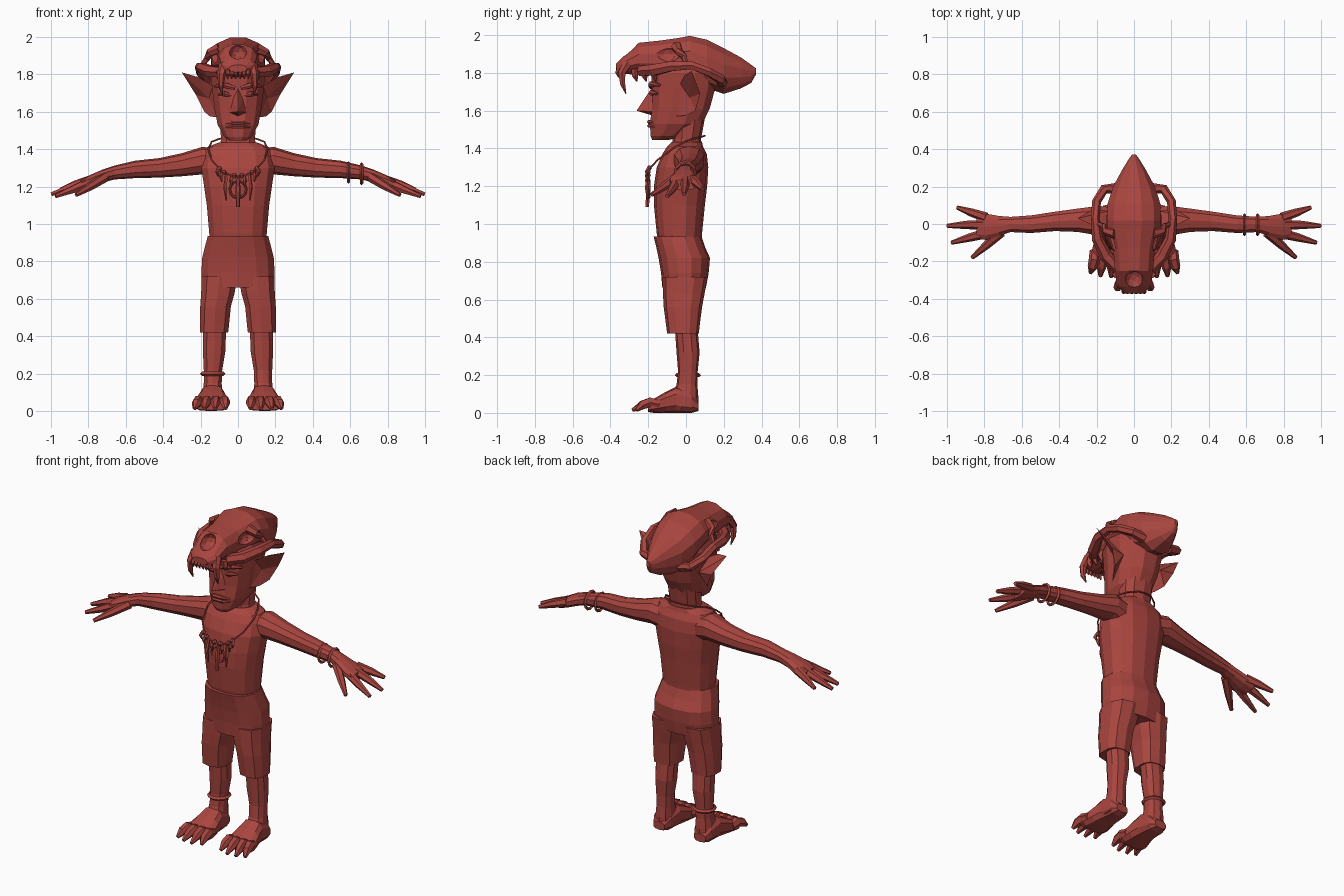
import bpy, bmesh, math
from mathutils import Vector

mat = bpy.data.materials.new("red_clay")
mat.diffuse_color = (0.40, 0.06, 0.05, 1)


def make(name, verts, faces, mirror=False):
    me = bpy.data.meshes.new(name)
    me.from_pydata([tuple(v) for v in verts], [], faces)
    bm = bmesh.new()
    bm.from_mesh(me)
    bmesh.ops.recalc_face_normals(bm, faces=bm.faces)
    bm.to_mesh(me)
    bm.free()
    me.materials.append(mat)
    ob = bpy.data.objects.new(name, me)
    bpy.context.collection.objects.link(ob)
    if mirror:
        ob.modifiers.new("mirror", 'MIRROR').use_mirror_merge = False
    return ob


def skin(name, rings, mirror=False):
    n = len(rings[0])
    verts = [v for r in rings for v in r]
    faces = [(i * n + j, i * n + (j + 1) % n, (i + 1) * n + (j + 1) % n, (i + 1) * n + j)
             for i in range(len(rings) - 1) for j in range(n)]
    faces += [tuple(range(n)), tuple(range(len(verts) - n, len(verts)))]
    return make(name, verts, faces, mirror)


def loft(name, axis, sections, n=12, power=0.85, mirror=False):
    """sections: (position on axis, u min, u max, v min, v max)"""
    rings = []
    for a, u0, u1, v0, v1 in sections:
        ring = []
        for k in range(n):
            t = 2 * math.pi * (k + 0.5) / n
            c, s = math.cos(t), math.sin(t)
            u = (u0 + u1) / 2 + (u1 - u0) / 2 * math.copysign(abs(c) ** power, c)
            v = (v0 + v1) / 2 + (v1 - v0) / 2 * math.copysign(abs(s) ** power, s)
            ring.append({'x': (a, u, v), 'y': (u, a, v), 'z': (u, v, a)}[axis])
        rings.append(ring)
    return skin(name, rings, mirror)


def sym(rows):
    return [(a, -w, w, v0, v1) for a, w, v0, v1 in rows]


def tube(name, pts, radii, n=6, mirror=False):
    pts = [Vector(p) for p in pts]
    rings = []
    for i, p in enumerate(pts):
        d = (pts[min(i + 1, len(pts) - 1)] - pts[max(i - 1, 0)]).normalized()
        ref = Vector((0, 1, 0)) if abs(d.z) > 0.75 else Vector((0, 0, 1))
        u = d.cross(ref).normalized()
        w = d.cross(u)
        r = radii[i] if isinstance(radii, (list, tuple)) else radii
        rings.append([p + r * (u * math.cos(2 * math.pi * k / n) + w * math.sin(2 * math.pi * k / n))
                      for k in range(n)])
    return skin(name, rings, mirror)


def fan(name, outline, front, back, mirror=False):
    n = len(outline)
    faces = [(k, (k + 1) % n, n) for k in range(n)] + [((k + 1) % n, k, n + 1) for k in range(n)]
    return make(name, outline + [front, back], faces, mirror)


def ring(name, loc, rot, R, r, sides=4):
    bpy.ops.mesh.primitive_torus_add(location=loc, rotation=rot, major_radius=R, minor_radius=r,
                                     major_segments=12, minor_segments=sides)
    ob = bpy.context.object
    ob.name = name
    ob.data.materials.append(mat)
    return ob


# Torso and neck
loft("torso", 'z', sym([(0.88, .15, -.14, .08), (0.95, .157, -.155, .085), (1.1, .17, -.17, .10),
                        (1.2, .185, -.17, .112), (1.3, .2, -.155, .118), (1.37, .19, -.125, .11),
                        (1.41, .17, -.10, .09), (1.435, .105, -.075, .085)]), 14)
loft("neck", 'z', sym([(1.38, .11, -.08, .085), (1.45, .095, -.07, .08), (1.56, .10, -.07, .10)]), 10)

# Head, with nose, lips, eyes and brows
loft("head", 'z', sym([(1.445, .045, -.18, -.09), (1.465, .075, -.19, -.01), (1.53, .112, -.195, .09),
                       (1.61, .128, -.185, .13), (1.72, .142, -.185, .16), (1.80, .15, -.19, .17),
                       (1.88, .12, -.15, .15), (1.92, .07, -.1, .1)]), 12)
fan("nose", [(0, -.175, 1.73), (.025, -.18, 1.67), (.048, -.175, 1.595), (0, -.18, 1.575),
             (-.048, -.175, 1.595), (-.025, -.18, 1.67)], (0, -.262, 1.60), (0, -.15, 1.65))
for z, d in ((1.538, .012), (1.517, .011)):
    tube("lip", [(-.065, -.168, z - .003), (-.03, -.195, z + .003), (.03, -.195, z + .003), (.065, -.168, z - .003)],
         [.004, d, d, .004])
tube("eyelid", [(.035, -.18, 1.685), (.068, -.182, 1.695), (.105, -.15, 1.69)], [.005, .016, .005], mirror=True)
tube("brow", [(.015, -.185, 1.725), (.065, -.185, 1.74), (.125, -.14, 1.735)], [.012, .016, .008], mirror=True)

# Pointed ears
fan("ear", [(.115, -.05, 1.57), (.15, .0, 1.575), (.18, .05, 1.6), (.225, .075, 1.69), (.3, .03, 1.81),
            (.215, -.01, 1.785), (.135, -.03, 1.74)], (.155, .02, 1.67), (.135, .07, 1.68), mirror=True)

# Shorts
loft("shorts_hips", 'z', sym([(.66, .192, -.125, .105), (.74, .2, -.132, .12), (.82, .195, -.145, .127),
                              (.88, .18, -.158, .10), (.935, .165, -.172, .082)]), 14)
loft("shorts_leg", 'z', [(.42, .05, .207, -.10, .068), (.46, .045, .207, -.105, .072), (.56, .035, .205, -.118, .085),
                         (.63, .015, .2, -.122, .098), (.72, .0, .198, -.125, .115)], 10, .75, True)

# Lower legs, feet and toes
loft("lower_leg", 'z', [(.02, .085, .195, -.07, .065), (.09, .082, .192, -.075, .065), (.15, .085, .185, -.05, .06),
                        (.22, .082, .185, -.042, .062), (.32, .065, .19, -.05, .072), (.46, .06, .19, -.06, .06)],
     10, mirror=True)
loft("foot", 'y', [(.065, .1, .18, .01, .06), (.03, .08, .198, 0, .11), (-.05, .07, .205, 0, .14),
                   (-.11, .058, .22, 0, .11), (-.17, .05, .235, 0, .075), (-.2, .058, .23, .005, .05)], 10, .7, True)
for x0, x1, y in ((.072, .066, -.265), (.118, .122, -.285), (.168, .18, -.28), (.212, .232, -.262)):
    tube("toe", [(x0, -.14, .045), (x0, -.19, .055), ((x0 + x1) / 2, -.23, .042), (x1, y, .014)],
         [.024, .03, .026, .01], mirror=True)

# Arms and hands
loft("arm", 'x', [(.1, -.08, .09, 1.24, 1.40), (.19, -.065, .1, 1.265, 1.412), (.3, -.045, .085, 1.255, 1.378),
                  (.42, -.04, .068, 1.248, 1.352), (.55, -.05, .048, 1.245, 1.338), (.66, -.045, .04, 1.238, 1.312),
                  (.72, -.065, .045, 1.222, 1.292), (.79, -.088, .058, 1.195, 1.262),
                  (.84, -.08, .06, 1.18, 1.235)], 10, mirror=True)
for base, mid, tip in (((.79, .035, 1.235), (.87, .062, 1.212), (.945, .088, 1.185)),
                       ((.80, -.005, 1.23), (.90, -.005, 1.195), (.997, -.01, 1.158)),
                       ((.79, -.05, 1.225), (.88, -.073, 1.185), (.975, -.10, 1.148)),
                       ((.71, -.045, 1.25), (.79, -.115, 1.2), (.865, -.18, 1.155))):
    tube("finger", [base, mid, tip], [.027, .022, .011], mirror=True)

# Bracelets and anklet
for x, z in ((.59, 1.275), (.66, 1.268)):
    ring("bracelet", (x, -.004, z), (0, math.pi / 2, 0), .052, .009)
ring("anklet", (-.135, .01, .2), (0, 0, 0), .058, .011)

# Necklace with pendant, beads and teeth
half = [(.045, .095, 1.465), (.1, .06, 1.455), (.14, 0, 1.44), (.158, -.07, 1.40), (.14, -.15, 1.34),
        (.09, -.2, 1.285), (.04, -.2, 1.26)]
cord = [(0, .1, 1.467)] + half + [(0, -.2, 1.255)] + [(-x, y, z) for x, y, z in reversed(half)]
tube("necklace_cord", cord + [cord[0]], .005, 5)
ring("pendant_ring", (0, -.195, 1.185), (math.pi / 2, 0, 0), .045, .007)
tube("pendant_core", [(0, -.195, 1.255), (0, -.2, 1.19), (0, -.205, 1.09)], [.006, .014, .01])
for x, top, bottom in ((.032, 1.26, 1.20), (.062, 1.265, 1.125), (.085, 1.285, 1.225), (.105, 1.30, 1.255)):
    tube("necklace_tooth", [(x, -.195, top), (x + .006, -.208, (top + bottom) / 2), (x, -.203, bottom)],
         [.008, .011, .004], 5, True)
for x, y, z in ((.02, -.2, 1.258), (.075, -.2, 1.275), (.1, -.195, 1.295)):
    tube("bead", [(x, y, z - .014), (x, y, z), (x, y, z + .014)], [.007, .016, .007], mirror=True)

# Animal skull worn as a hat
skull = loft("skull_hat", 'y', sym([(-.37, .05, 1.81, 1.85), (-.335, .092, 1.795, 1.885), (-.25, .105, 1.785, 1.962),
                                    (-.13, .115, 1.78, 1.975), (-.03, .145, 1.775, 1.99), (.02, .15, 1.765, 2.0),
                                    (.11, .145, 1.715, 1.98), (.2, .115, 1.685, 1.935), (.29, .065, 1.715, 1.885),
                                    (.345, .03, 1.745, 1.845), (.37, .012, 1.79, 1.825)]), 12, .95)


# Nose opening and eye sockets cut into the skull
def socket(name, loc, size):
    bpy.ops.mesh.primitive_ico_sphere_add(subdivisions=2, radius=1, location=loc)
    ob = bpy.context.object
    ob.name, ob.scale = name, size
    ob.hide_render = True
    ob.hide_set(True)
    mod = skull.modifiers.new(name, 'BOOLEAN')
    mod.object, mod.operation, mod.solver = ob, 'DIFFERENCE', 'EXACT'


socket("nose_cutter", (0, -.30, 1.92), (.048, .065, .05))
for s in (1, -1):
    socket("eye_cutter", (s * .14, -.1, 1.9), (.05, .07, .045))

# Cheek arches, brow spikes, fangs and small teeth of the skull
tube("cheek_arch", [(.085, -.24, 1.81), (.15, -.17, 1.815), (.195, -.08, 1.835), (.207, .03, 1.84),
                    (.2, .12, 1.805), (.16, .185, 1.765), (.09, .19, 1.75)],
     [.03, .034, .03, .024, .024, .026, .03], mirror=True)
tube("brow_spike", [(.1, -.05, 1.94), (.15, -.04, 1.915), (.165, -.01, 1.885), (.19, .0, 1.85)],
     [.03, .022, .016, .012], mirror=True)
tube("fang", [(.075, -.31, 1.85), (.088, -.34, 1.80), (.092, -.335, 1.74), (.085, -.318, 1.69)],
     [.028, .022, .015, .003], mirror=True)
for x in (.012, .034, .055):
    tube("front_tooth", [(x, -.35, 1.83), (x, -.365, 1.80), (x, -.355, 1.775)], [.013, .011, .003], 5, True)
for y in (-.27, -.22, -.17):
    tube("cheek_tooth", [(.095, y, 1.82), (.1, y, 1.785), (.097, y + .01, 1.755)], [.02, .017, .004], 5, True)
